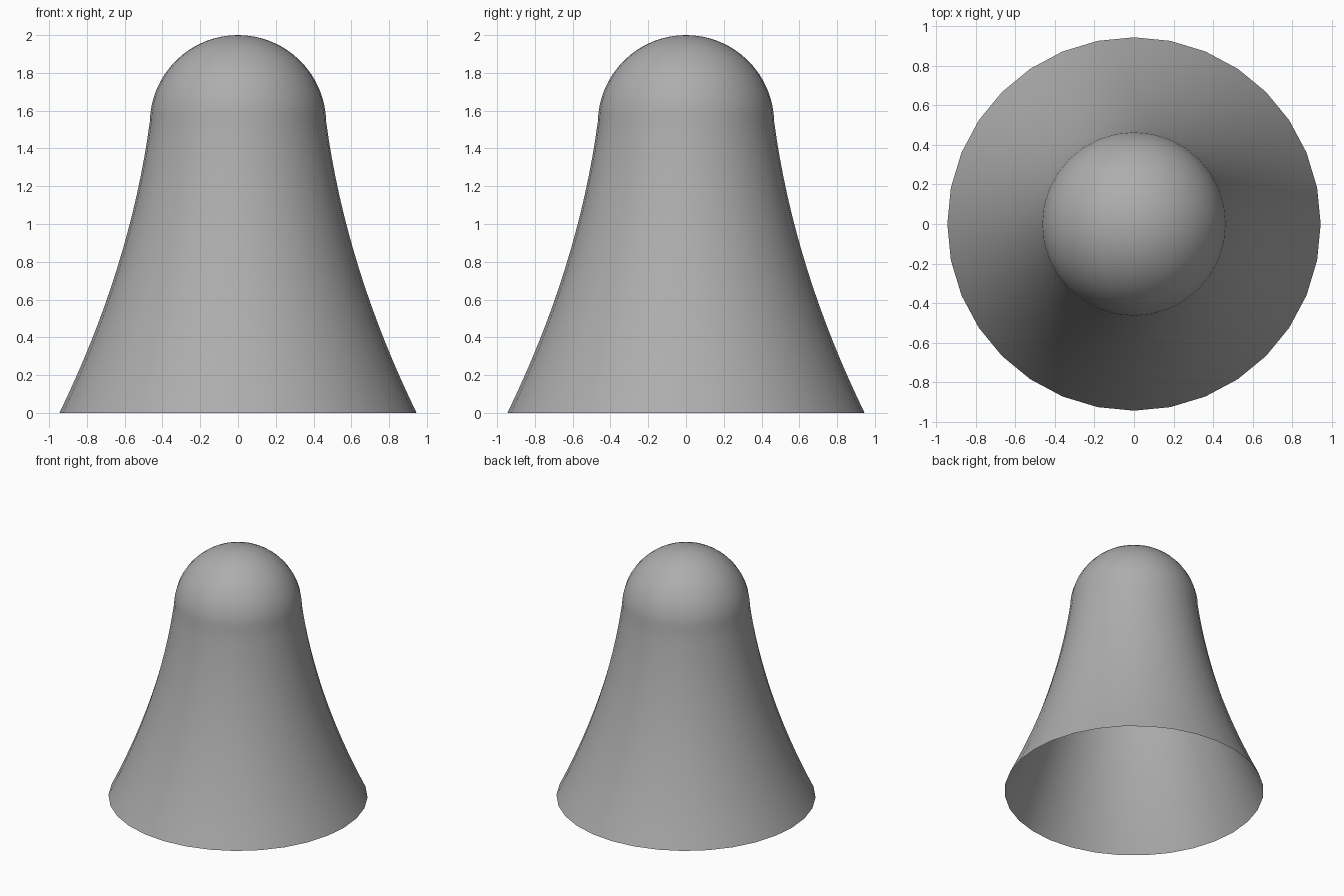
import bpy, bmesh, math

if "Cube" in bpy.data.objects:
    bpy.data.objects.remove(bpy.data.objects["Cube"])

SIDES = 32
R_DOME = 0.467          # dome radius
Z_C = 2.0 - R_DOME      # dome centre height
Z_J = 1.54              # height where flare meets dome

# Flared skirt profile, from base up to the dome
profile = []
for i in range(17):
    z = Z_J * i / 16
    t = Z_J - z
    profile.append((0.467 + 0.135 * t + 0.114 * t * t, z))

# Round dome profile, up to the pole
a0 = math.asin((Z_J - Z_C) / R_DOME)
for i in range(1, 16):
    a = a0 + (math.pi / 2 - a0) * i / 16
    profile.append((R_DOME * math.cos(a), Z_C + R_DOME * math.sin(a)))

# Revolve the profile into an open-bottomed shell
bm = bmesh.new()
rings = []
for r, z in profile:
    rings.append([bm.verts.new((r * math.cos(2 * math.pi * k / SIDES),
                                r * math.sin(2 * math.pi * k / SIDES), z))
                  for k in range(SIDES)])
pole = bm.verts.new((0, 0, 2.0))
for k in range(SIDES):
    n = (k + 1) % SIDES
    for lo, hi in zip(rings, rings[1:]):
        bm.faces.new((lo[k], lo[n], hi[n], hi[k]))
    bm.faces.new((rings[-1][k], rings[-1][n], pole))
for f in bm.faces:
    f.smooth = True

mesh = bpy.data.meshes.new("bell_shell")
bm.to_mesh(mesh)
bm.free()
shell = bpy.data.objects.new("bell_shell", mesh)
bpy.context.collection.objects.link(shell)

# Dark grey surface
grey = bpy.data.materials.new("dark_grey")
grey.diffuse_color = (0.42, 0.42, 0.42, 1)
grey.use_nodes = True
grey.node_tree.nodes["Principled BSDF"].inputs["Base Color"].default_value = grey.diffuse_color
mesh.materials.append(grey)
